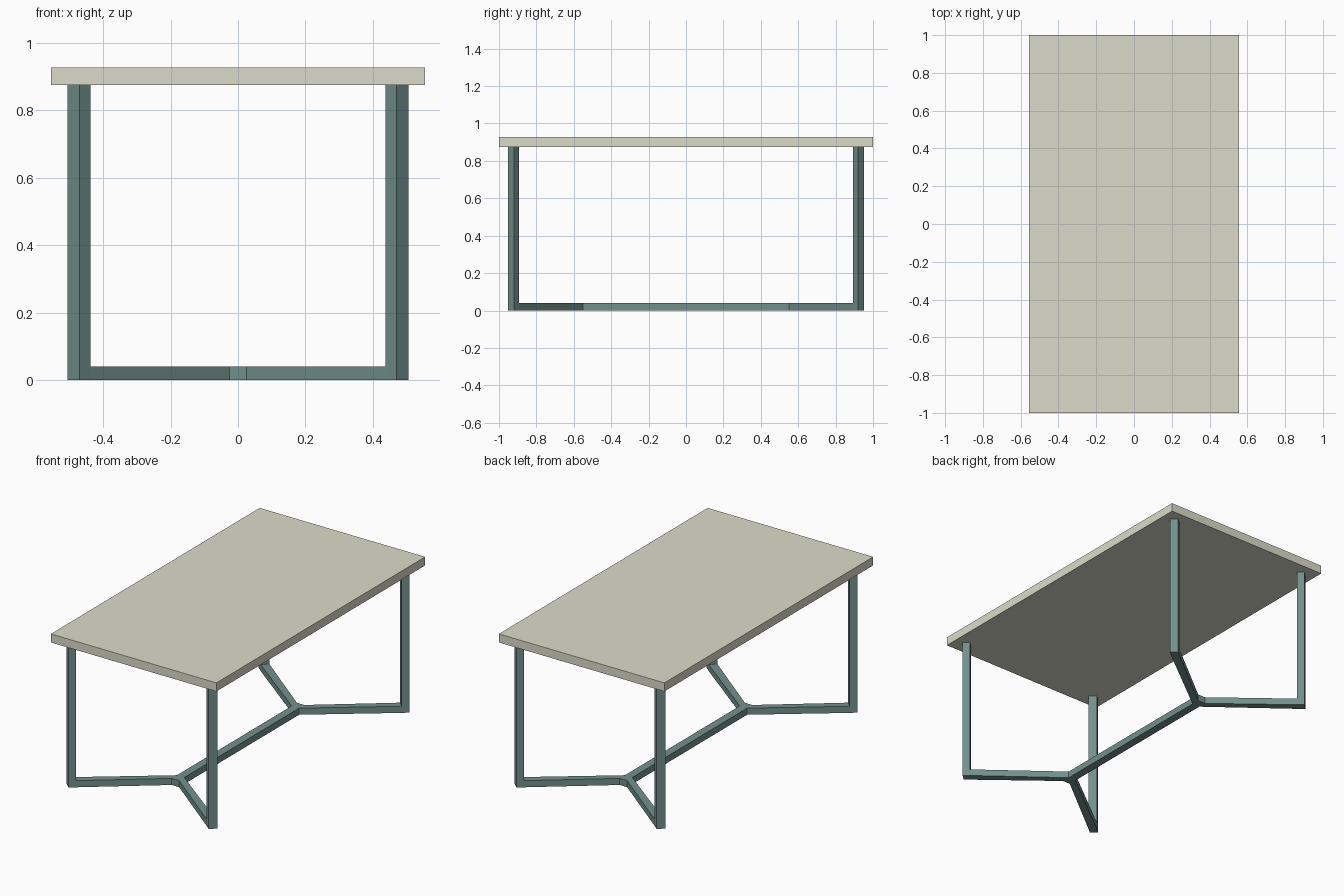
import bpy, bmesh

if "Cube" in bpy.data.objects:
    bpy.data.objects.remove(bpy.data.objects["Cube"])


def material(name, rgb):
    m = bpy.data.materials.new(name)
    m.diffuse_color = (*rgb, 1)
    m.use_nodes = True
    m.node_tree.nodes["Principled BSDF"].inputs["Base Color"].default_value = m.diffuse_color
    return m


def prism(name, outline, z0, z1, mat):
    """Extrude a plan outline from z0 up to z1."""
    bm = bmesh.new()
    face = bm.faces.new([bm.verts.new((x, y, z0)) for x, y in outline])
    top = bmesh.ops.extrude_face_region(bm, geom=[face])["geom"]
    verts = [v for v in top if isinstance(v, bmesh.types.BMVert)]
    bmesh.ops.translate(bm, verts=verts, vec=(0, 0, z1 - z0))
    bmesh.ops.recalc_face_normals(bm, faces=bm.faces)
    me = bpy.data.meshes.new(name)
    bm.to_mesh(me)
    bm.free()
    me.materials.append(mat)
    ob = bpy.data.objects.new(name, me)
    bpy.context.collection.objects.link(ob)
    return ob


cream = material("cream_top", (0.71, 0.71, 0.59))
teal = material("teal_metal", (0.17, 0.28, 0.26))

LEG_TOP, TOP, BAR = 0.875, 0.927, 0.04

# table top
prism("table_top", [(-.555, -1), (.555, -1), (.555, 1), (-.555, 1)], LEG_TOP, TOP, cream)

# angled legs, one per corner (plan of the front right one)
leg = [(.470, -.953), (.505, -.920), (.473, -.893), (.438, -.926)]
for side, sx in (("right", 1), ("left", -1)):
    for end, sy in (("front", 1), ("back", -1)):
        prism(f"{end}_{side}_leg", [(x * sx, y * sy) for x, y in leg], 0, LEG_TOP, teal)

# floor stretcher: long bar forking into a flat-nosed Y at each end
arm = [(.025, -.60), leg[3], leg[2], (.025, -.55)]
right = arm + [(x, -y) for x, y in reversed(arm)]
outline = right + [(-x, y) for x, y in reversed(right)]
prism("floor_stretcher", outline, 0, BAR, teal)
